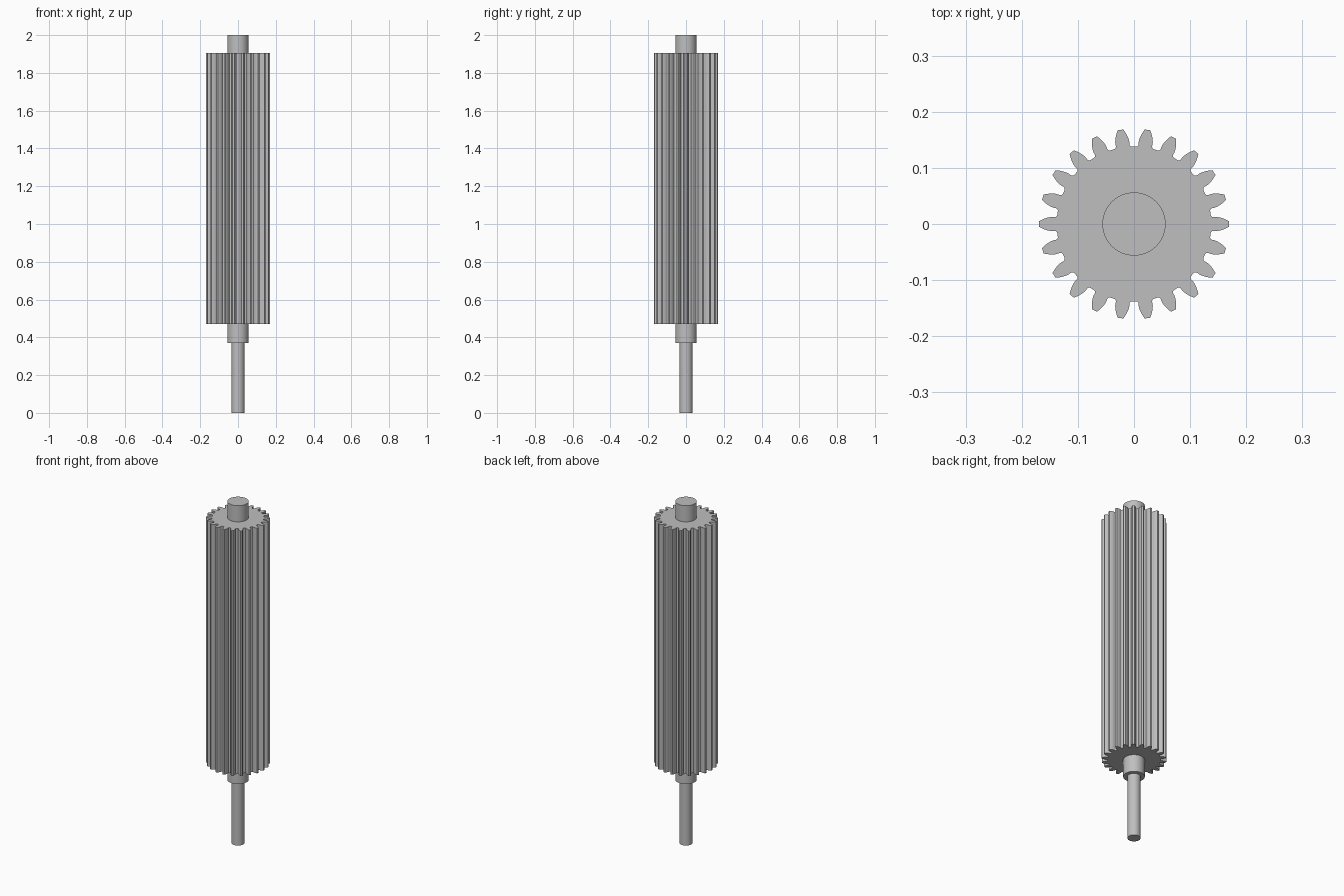
import bpy
import bmesh
import math

cube = bpy.data.objects.get("Cube")
if cube:
    bpy.data.objects.remove(cube, do_unlink=True)

# Single steel colour
steel = bpy.data.materials.new("steel grey")
steel.use_nodes = True
COLOUR = (0.52, 0.52, 0.52, 1.0)
steel.diffuse_color = COLOUR
steel.node_tree.nodes["Principled BSDF"].inputs["Base Color"].default_value = COLOUR

# Gear proportions
TEETH = 22
TIP_R = 0.1695
MODULE = 2 * TIP_R / (TEETH + 2)
PITCH_R = MODULE * TEETH / 2
ROOT_R = PITCH_R - 1.25 * MODULE
PRESSURE = math.radians(20)
BASE_R = PITCH_R * math.cos(PRESSURE)


def involute(angle):
    return math.tan(angle) - angle


def half_angle(r):
    """Half the angle a tooth spans at radius r."""
    flank = math.acos(min(1.0, BASE_R / r))
    return math.pi / (2 * TEETH) + involute(PRESSURE) - involute(flank)


def tooth_flank():
    """(radius, half angle) points from the root fillet up to the tip."""
    gap_edge = math.pi / TEETH - half_angle(BASE_R)
    fillet = 0.0045
    steps = 4
    pts = []
    for i in range(steps + 1):
        t = math.pi / 2 * i / steps
        r = ROOT_R + fillet * (1 - math.cos(t))
        a = half_angle(BASE_R) + min(gap_edge, fillet / ROOT_R) * (1 - math.sin(t))
        pts.append((r, a))
    for i in range(7):
        r = BASE_R + (TIP_R - BASE_R) * i / 6
        pts.append((r, half_angle(r)))
    return pts


def extruded(name, outline, z0, z1):
    """Solid prism from a closed outline."""
    bm = bmesh.new()
    face = bm.faces.new([bm.verts.new((x, y, z0)) for x, y in outline])
    top = bmesh.ops.extrude_face_region(bm, geom=[face], use_keep_orig=True)
    verts = [g for g in top["geom"] if isinstance(g, bmesh.types.BMVert)]
    bmesh.ops.translate(bm, verts=verts, vec=(0, 0, z1 - z0))
    bmesh.ops.recalc_face_normals(bm, faces=bm.faces)
    mesh = bpy.data.meshes.new(name)
    bm.to_mesh(mesh)
    bm.free()
    mesh.materials.append(steel)
    obj = bpy.data.objects.new(name, mesh)
    bpy.context.collection.objects.link(obj)
    bpy.ops.object.select_all(action="DESELECT")
    obj.select_set(True)
    bpy.context.view_layer.objects.active = obj
    bpy.ops.object.shade_smooth_by_angle(angle=math.radians(30))
    return obj


def circle(radius, sides=64):
    return [(radius * math.cos(2 * math.pi * i / sides),
             radius * math.sin(2 * math.pi * i / sides)) for i in range(sides)]


# Toothed body
flank = tooth_flank()
one_tooth = [(r, -a) for r, a in flank] + [(r, a) for r, a in reversed(flank)]
gear = []
for k in range(TEETH):
    centre = 2 * math.pi * k / TEETH
    gear += [(r * math.cos(centre + a), r * math.sin(centre + a)) for r, a in one_tooth]
extruded("gear_body", gear, 0.47, 1.905)

# Stepped shaft
extruded("lower_spindle", circle(0.0345), 0.0, 0.37)
extruded("lower_collar", circle(0.0563), 0.37, 0.47)
extruded("upper_journal", circle(0.0563), 1.905, 2.0)
